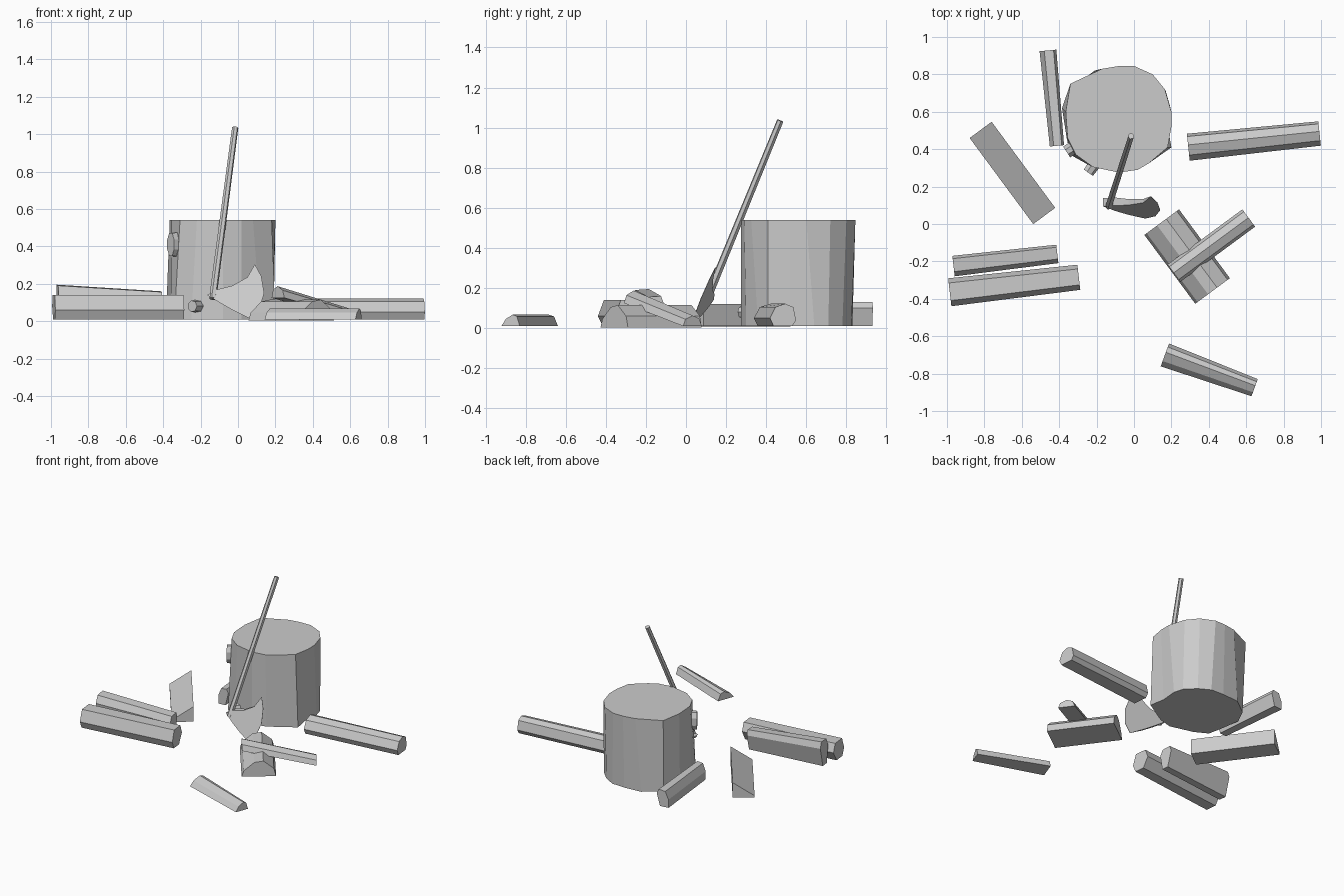
import bpy, bmesh, math
from mathutils import Vector

if "Cube" in bpy.data.objects:
    bpy.data.objects.remove(bpy.data.objects["Cube"])


def make(name, verts, faces):
    me = bpy.data.meshes.new(name)
    me.from_pydata([tuple(v) for v in verts], [], faces)
    bm = bmesh.new()
    bm.from_mesh(me)
    bmesh.ops.recalc_face_normals(bm, faces=bm.faces)
    bm.to_mesh(me)
    bm.free()
    ob = bpy.data.objects.new(name, me)
    bpy.context.collection.objects.link(ob)
    return ob


def loft(name, *rings):
    """Closed solid through rings with equal point counts."""
    n = len(rings[0])
    verts = [p for r in rings for p in r]
    faces = [tuple(range(n)), tuple(range(len(verts) - n, len(verts)))]
    for k in range(len(rings) - 1):
        for i in range(n):
            j = (i + 1) % n
            faces.append((k * n + i, k * n + j, k * n + n + j, k * n + n + i))
    return make(name, verts, faces)


def log(name, a, b, profile, wide=1.0, tall=1.0):
    """Split log from a to b (x, y, base z); profile = (side offset, height)."""
    a, b = Vector(a), Vector(b)
    d = b - a
    side = Vector((-d.y, d.x, 0)).normalized()
    up = Vector((0, 0, 1))
    loft(name,
         [a + side * u + up * h for u, h in profile],
         [b + side * u * wide + up * h * tall for u, h in profile])


def peg(name, a, b, r1, r2, sides, squash=1.0):
    """Tapered rod between two points."""
    a, b = Vector(a), Vector(b)
    d = (b - a).normalized()
    s = d.cross(Vector((0, 0, 1))).normalized()
    t = s.cross(d)
    ang = [2 * math.pi * (i + .5) / sides for i in range(sides)]
    loft(name, *[[p + s * r * math.cos(q) + t * r * squash * math.sin(q) for q in ang]
                 for p, r in ((a, r1), (b, r2))])


# Chopping block: uneven rim on top, slightly different outline at the ground
top = [(-.34, .75), (-.17, .83), (-.08, .845), (0, .845), (.1, .8), (.165, .72),
       (.2, .6), (.2, .52), (.18, .41), (.08, .325), (.02, .29), (-.08, .275),
       (-.22, .305), (-.31, .37), (-.355, .46), (-.365, .6)]
bottom = [(-.33, .73), (-.21, .82), (-.08, .83), (.02, .825), (.1, .78), (.17, .71),
          (.19, .64), (.18, .52), (.2, .41), (.12, .36), (.02, .3), (-.08, .275),
          (-.25, .32), (-.34, .37), (-.36, .46), (-.385, .62)]
loft("chopping_block", [(x, y, .01) for x, y in bottom], [(x, y, .54) for x, y in top])

# Cut branch stubs on the block
peg("upper_branch_stub", (-.29, .43, .41), (-.36, .385, .41), .04, .037, 8, 1.8)
peg("lower_branch_stub", (-.2, .34, .08), (-.245, .275, .08), .036, .031, 7)

# Axe handle
peg("axe_handle", (-.135, .095, .12), (-.015, .47, 1.035), .02, .017, 6)

# Axe head: outline in x, z with half thickness, leaning with the handle
outline = [(-.165, .14, .022), (-.11, .17, .022), (-.03, .19, .016), (.05, .235, .01),
           (.09, .305, .001), (.125, .24, .001), (.14, .15, .001), (.115, .065, .001),
           (.06, .015, .001), (-.03, .06, .013), (-.1, .1, .02)]
lean = lambda x, z: .03 + .42 * (z - .015) - .15 * (x - .06)
loft("axe_head",
     [(x, lean(x, z) - t, z) for x, z, t in outline],
     [(x, lean(x, z) + t, z) for x, z, t in outline])

# Pair of logs on the left
log("left_front_log", (-.985, -.365, 0), (-.295, -.285, 0),
    [(-.05, .008), (-.075, .06), (-.045, .14), (.05, .14), (.075, .08), (.03, .008)], .9)
log("left_back_log", (-.965, -.225, 0), (-.41, -.16, 0),
    [(-.035, .01), (-.055, .14), (-.03, .19), (.04, .195), (.055, .15), (.02, .01)], .9, .82)

# Wedge with one sloping face
log("sloped_wedge", (-.82, .503, 0), (-.48, .043, 0),
    [(-.073, .008), (.073, .01), (.073, .12), (-.073, .022)])

# Log beside the block
log("block_side_log", (-.46, .928, 0), (-.412, .418, 0),
    [(-.045, .01), (-.045, .07), (-.02, .125), (.03, .13), (.045, .1), (.02, .01)], .85)

# Log on the right
log("right_log", (.29, .413, 0), (.992, .486, 0),
    [(-.055, .01), (-.075, .05), (-.045, .105), (.01, .122), (.055, .105), (.07, .04), (.05, .01)], .9)

# Crossed logs
log("crossed_lower_log", (.148, .01, 0), (.42, -.358, 0),
    [(-.115, .003), (-.1, .045), (-.03, .105), (.03, .115), (.1, .06), (.115, .003)])
log("crossed_upper_log", (.215, -.265, .125), (.615, .03, .01),
    [(-.055, 0), (-.04, .04), (.005, .062), (.045, .045), (.06, 0)], 1.0, .85)

# Small half-round piece in front
log("front_log", (.165, -.70, 0), (.645, -.875, 0),
    [(-.065, .01), (-.035, .045), (.015, .068), (.045, .058), (.065, .01)], .75)
